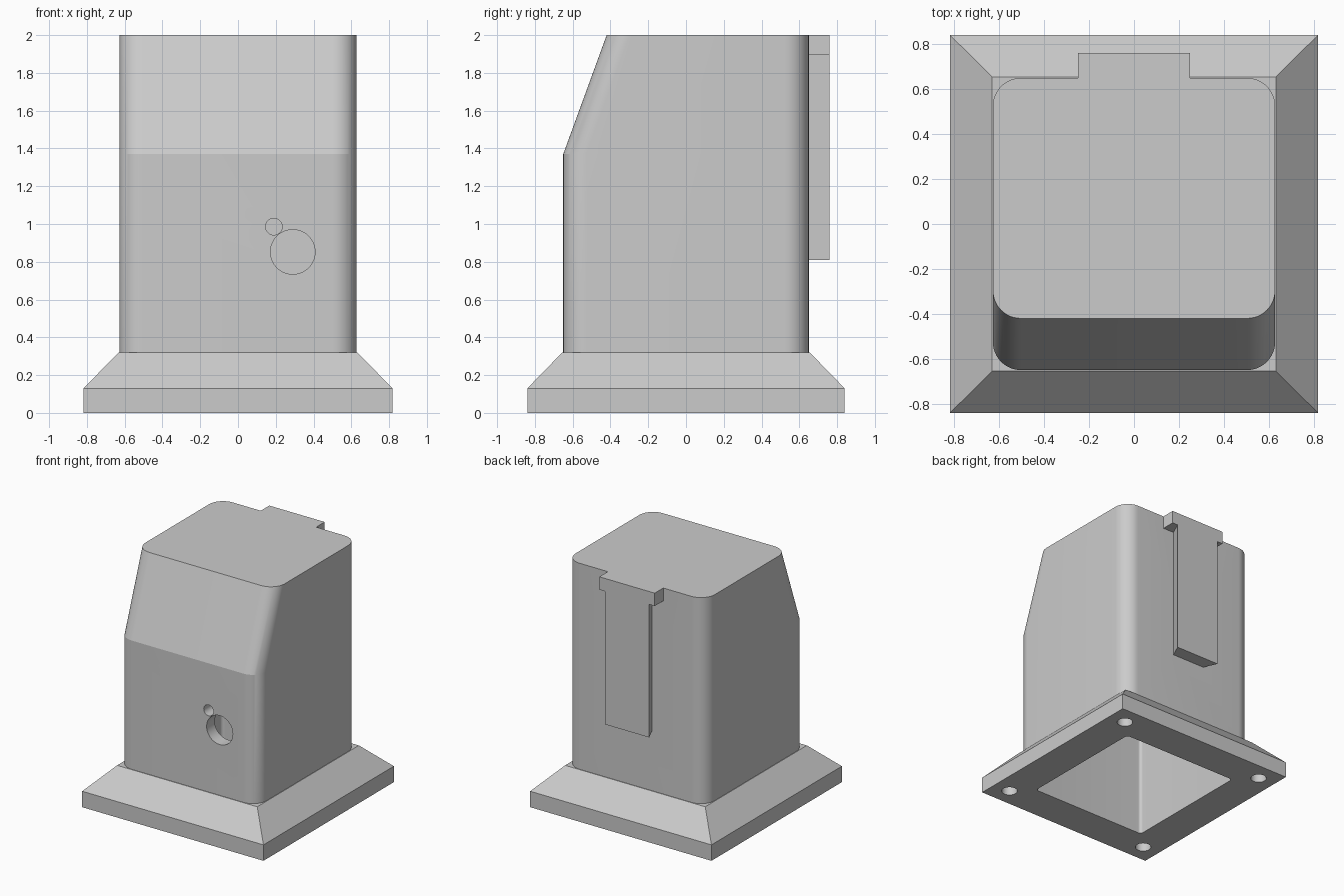
import bpy, bmesh, math

cube = bpy.data.objects.get("Cube")
if cube:
    bpy.data.objects.remove(cube, do_unlink=True)

grey = bpy.data.materials.new("plain grey")
grey.use_nodes = True
GREY = (0.6, 0.6, 0.6, 1)
grey.diffuse_color = GREY
grey.node_tree.nodes["Principled BSDF"].inputs["Base Color"].default_value = GREY


def rounded(hx, y0, y1, r, steps=12):
    """Counter-clockwise rectangle outline with rounded corners."""
    pts = []
    corners = [(hx - r, y1 - r), (r - hx, y1 - r), (r - hx, y0 + r), (hx - r, y0 + r)]
    for i, (cx, cy) in enumerate(corners):
        for k in range(steps + 1):
            a = math.pi / 2 * (i + k / steps)
            pts.append((cx + r * math.cos(a), cy + r * math.sin(a)))
    return pts


def rect(hx, y0, y1):
    return [(hx, y1), (-hx, y1), (-hx, y0), (hx, y0)]


def loft(name, sections):
    """Closed solid through (z, outline) sections."""
    bm = bmesh.new()
    rings = [[bm.verts.new((x, y, z)) for x, y in pts] for z, pts in sections]
    n = len(rings[0])
    for low, high in zip(rings, rings[1:]):
        for i in range(n):
            j = (i + 1) % n
            bm.faces.new((low[i], low[j], high[j], high[i]))
    bm.faces.new(rings[0][::-1])
    bm.faces.new(rings[-1])
    bmesh.ops.recalc_face_normals(bm, faces=bm.faces)
    mesh = bpy.data.meshes.new(name)
    bm.to_mesh(mesh)
    bm.free()
    mesh.materials.append(grey)
    ob = bpy.data.objects.new(name, mesh)
    bpy.context.collection.objects.link(ob)
    return ob


def drill(name, radius, depth, location, rotation=(0, 0, 0)):
    bpy.ops.mesh.primitive_cylinder_add(vertices=48, radius=radius, depth=depth,
                                        location=location, rotation=rotation)
    ob = bpy.context.object
    ob.name = name
    ob.data.materials.append(grey)
    ob.hide_render = True
    return ob


def combine(target, tool, operation, keep=False):
    mod = target.modifiers.new(tool.name, "BOOLEAN")
    mod.operation = operation
    mod.solver = "EXACT"
    mod.object = tool
    bpy.context.view_layer.objects.active = target
    bpy.ops.object.modifier_apply(modifier=mod.name)
    if not keep:
        bpy.data.objects.remove(tool, do_unlink=True)


# Housing with rounded corners and a leaning upper front
housing = loft("housing", [
    (0.29, rounded(0.628, -0.65, 0.65, 0.125)),
    (1.37, rounded(0.628, -0.65, 0.65, 0.125)),
    (2.0, rounded(0.628, -0.42, 0.65, 0.125)),
])

# Base flange with sloping shoulders
flange = loft("base_flange", [
    (0, rect(0.818, -0.84, 0.84)),
    (0.13, rect(0.818, -0.84, 0.84)),
    (0.32, rect(0.632, -0.655, 0.655)),
])

# Dovetail rail on the back, under a square top tab
rail = loft("dovetail_rail", [
    (z, [(0.2, 0.76), (-0.2, 0.76), (-0.145, 0.64), (0.145, 0.64)]) for z in (0.81, 1.95)
])
tab = loft("top_tab", [(z, rect(0.25, 0.6, 0.76)) for z in (1.895, 2.0)])
combine(tab, rail, "UNION")
combine(housing, tab, "UNION")

# Hollow inside, open at the bottom
cavity = loft("cavity_cutter", [
    (-0.1, rounded(0.525, -0.545, 0.545, 0.025)),
    (1.35, rounded(0.525, -0.545, 0.545, 0.025)),
    (1.895, rounded(0.525, -0.346, 0.545, 0.025)),
])
cavity.hide_render = True
combine(housing, cavity, "DIFFERENCE", keep=True)
combine(flange, cavity, "DIFFERENCE")

# Two round openings through the front wall
for radius, x, z in ((0.118, 0.29, 0.852), (0.044, 0.19, 0.986)):
    cutter = drill("front_hole_cutter", radius, 0.3, (x, -0.6, z), (math.pi / 2, 0, 0))
    combine(housing, cutter, "DIFFERENCE")

# Blind screw holes under the flange corners
for sx in (-1, 1):
    for sy in (-1, 1):
        cutter = drill("screw_hole_cutter", 0.06, 0.3, (sx * 0.67, sy * 0.69, 0))
        combine(flange, cutter, "DIFFERENCE")

# Smooth the round corners and bores, keep the other edges crisp
bpy.ops.object.select_all(action="DESELECT")
for ob in (housing, flange):
    ob.select_set(True)
bpy.context.view_layer.objects.active = housing
bpy.ops.object.shade_smooth_by_angle(angle=math.radians(15))
